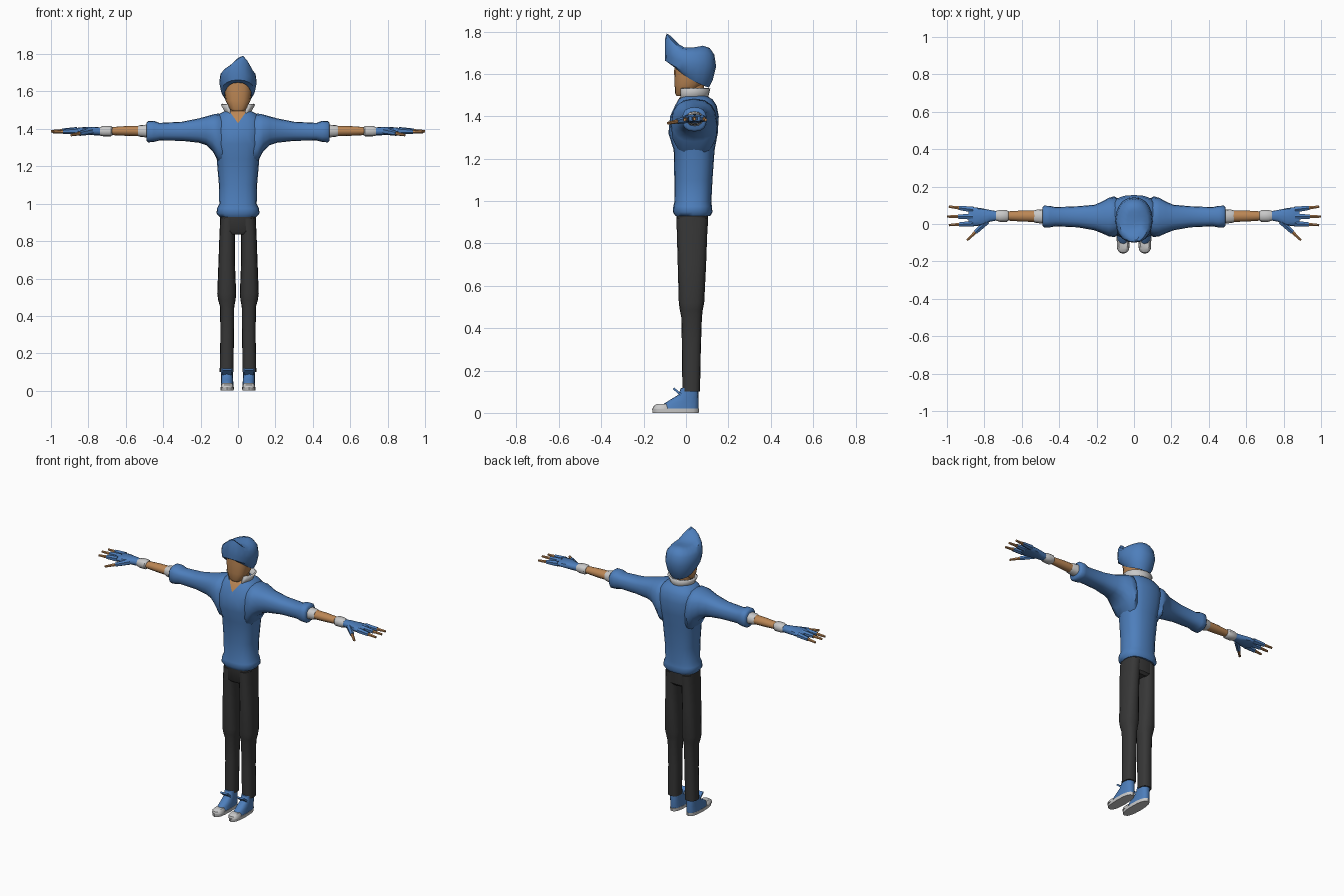
import bpy, bmesh, math
from mathutils import Vector, Matrix

cube = bpy.data.objects.get("Cube")
if cube:
    bpy.data.objects.remove(cube, do_unlink=True)


def material(name, r, g, b):
    mat = bpy.data.materials.new(name)
    mat.use_nodes = True
    mat.diffuse_color = (r, g, b, 1)
    node = next(n for n in mat.node_tree.nodes if n.type == 'BSDF_PRINCIPLED')
    node.inputs["Base Color"].default_value = (r, g, b, 1)
    node.inputs["Roughness"].default_value = 0.8
    return mat


BLUE = material("blue cloth", 0.075, 0.21, 0.5)
SKIN = material("tan skin", 0.5, 0.24, 0.09)
DARK = material("charcoal cloth", 0.038, 0.038, 0.038)
WHITE = material("off white", 0.58, 0.58, 0.58)


def finish(name, bm, mats, mirror=False, angle=40):
    """Turn a bmesh into a shaded object, optionally mirrored across x."""
    bmesh.ops.recalc_face_normals(bm, faces=bm.faces)
    mesh = bpy.data.meshes.new(name)
    bm.to_mesh(mesh)
    bm.free()
    obj = bpy.data.objects.new(name, mesh)
    bpy.context.collection.objects.link(obj)
    for mat in mats:
        mesh.materials.append(mat)
    bpy.ops.object.select_all(action='DESELECT')
    obj.select_set(True)
    bpy.context.view_layer.objects.active = obj
    bpy.ops.object.shade_smooth_by_angle(angle=math.radians(angle))
    if mirror:
        obj.modifiers.new("Mirror", 'MIRROR').use_clip = False
    return obj


def bridge(bm, rings, closed=True):
    for low, high in zip(rings, rings[1:]):
        n = len(low)
        for i in range(n if closed else n - 1):
            j = (i + 1) % n
            bm.faces.new((low[i], low[j], high[j], high[i]))


def loft(sections, axis='Z', n=16, power=2.5):
    """Rounded sections (position, a0, a1, b0, b1) joined along an axis."""
    bm = bmesh.new()
    rings = []
    for pos, a0, a1, b0, b1 in sections:
        ring = []
        for i in range(n):
            t = math.tau * i / n
            c, s = math.cos(t), math.sin(t)
            a = (a0 + a1) / 2 + (a1 - a0) / 2 * math.copysign(abs(c) ** (2 / power), c)
            b = (b0 + b1) / 2 + (b1 - b0) / 2 * math.copysign(abs(s) ** (2 / power), s)
            ring.append(bm.verts.new((a, b, pos) if axis == 'Z' else (pos, a, b)))
        rings.append(ring)
    bridge(bm, rings)
    bm.faces.new(rings[0])
    bm.faces.new(rings[-1])
    return bm


def rod(bm, start, end, r0, r1, sides=6):
    """Tapered rod between two points."""
    start, end = Vector(start), Vector(end)
    d = end - start
    place = Matrix.Translation((start + end) / 2) @ d.to_track_quat('Z', 'Y').to_matrix().to_4x4()
    bmesh.ops.create_cone(bm, cap_ends=True, segments=sides, radius1=r0,
                          radius2=r1, depth=d.length, matrix=place)


def symmetric(rows):
    return [(z, -w, w, y0, y1) for z, w, y0, y1 in rows]


# Sweater body, with the V neck cut into the front
bm = loft(symmetric([
    (.93, .10, -.05, .115), (.948, .115, -.062, .125), (.975, .112, -.06, .122),
    (1.0, .10, -.054, .12), (1.1, .102, -.055, .125), (1.24, .114, -.058, .135),
    (1.32, .13, -.083, .15), (1.4, .138, -.075, .155), (1.45, .13, -.052, .145),
    (1.48, .10, -.036, .125), (1.5, .06, -.02, .09)]), n=20)
for side in (-1, 1):
    front = [f for f in bm.faces if f.calc_center_median().y < .03 and f.calc_center_median().z > 1.35]
    parts = front + list({e for f in front for e in f.edges}) + list({v for f in front for v in f.verts})
    bmesh.ops.bisect_plane(bm, geom=parts, plane_co=(0, 0, 1.43), plane_no=(side * -.07, 0, .05))
for f in bm.faces:
    c = f.calc_center_median()
    if c.y < .03 and c.z - 1.43 > 1.4 * abs(c.x):
        f.material_index = 1
finish("sweater_body", bm, [BLUE, SKIN], angle=50)

# Sleeves, wide at the shoulder and rolled at the elbow
finish("sleeves", loft([
    (.07, -.05, .125, 1.2, 1.465), (.105, -.07, .148, 1.225, 1.482),
    (.135, -.066, .14, 1.28, 1.477), (.17, -.05, .12, 1.313, 1.467),
    (.21, -.034, .103, 1.326, 1.456), (.3, -.018, .095, 1.336, 1.438),
    (.42, -.012, .09, 1.338, 1.432), (.45, -.018, .097, 1.33, 1.443),
    (.48, -.018, .098, 1.328, 1.443), (.49, -.008, .088, 1.338, 1.432)], 'X'),
    [BLUE], True, 50)

# Shirt cuffs, forearms and wristbands
finish("shirt_cuffs", loft([(.47, .0, .08, 1.352, 1.424), (.525, .006, .076, 1.358, 1.42),
                            (.535, .01, .072, 1.362, 1.415)], 'X', 12), [WHITE], True)
finish("forearms", loft([(.5, .01, .073, 1.36, 1.417), (.6, .013, .072, 1.363, 1.415),
                         (.7, .02, .066, 1.368, 1.408)], 'X', 12, 2), [SKIN], True)
finish("wristbands", loft([(.672, .02, .068, 1.366, 1.41), (.68, .012, .075, 1.36, 1.416),
                           (.72, .012, .075, 1.36, 1.416), (.738, .018, .07, 1.364, 1.41)],
                          'X', 12), [WHITE], True)

# Fingerless gloves with bare fingertips
finish("glove_palms", loft([
    (.73, .02, .068, 1.366, 1.408), (.77, .012, .075, 1.366, 1.41),
    (.82, -.008, .085, 1.37, 1.41), (.865, -.013, .091, 1.373, 1.405),
    (.885, -.008, .087, 1.377, 1.4)], 'X', 12), [BLUE], True)
digits = [((.86, .077, 1.39), (.99, .093, 1.383)),
          ((.86, .039, 1.392), (1.0, .04, 1.387)),
          ((.86, .002, 1.39), (.99, -.006, 1.383)),
          ((.785, .015, 1.387), (.892, -.086, 1.367))]
gloves, tips = bmesh.new(), bmesh.new()
for base, tip in digits:
    base, tip = Vector(base), Vector(tip)
    rod(gloves, base, base.lerp(tip, .58), .018, .013)
    rod(tips, base.lerp(tip, .5), tip, .0105, .007)
finish("glove_fingers", gloves, [BLUE], True)
finish("fingertips", tips, [SKIN], True)

# Neck and head
finish("neck", loft(symmetric([(1.44, .048, -.02, .085), (1.57, .045, -.01, .085)]),
                    power=2), [SKIN])
finish("head", loft(symmetric([
    (1.495, .03, -.045, .0), (1.508, .046, -.051, .03), (1.55, .066, -.054, .075),
    (1.61, .075, -.056, .10), (1.69, .075, -.05, .10)])), [SKIN])

# Hair: tilted rings, low at the back, with a swept-up tip at the front
bm = bmesh.new()
rings = []
n = 20
for zf, zb, y0, y1, w in [
        (1.665, 1.55, -.05, .085, .055), (1.648, 1.535, -.075, .108, .074),
        (1.662, 1.57, -.098, .126, .091), (1.69, 1.635, -.10, .142, .10),
        (1.722, 1.69, -.10, .134, .094), (1.738, 1.722, -.096, .112, .075),
        (1.742, 1.733, -.088, .08, .038)]:
    ring = []
    for i in range(n):
        t = math.tau * i / n
        k = (1 + math.sin(t)) / 2
        z = zf + (zb - zf) * k - .014 * math.sin(math.pi * k)
        y = y0 + (y1 - y0) * k
        x = w * math.copysign(abs(math.cos(t)) ** .85, math.cos(t))
        if z > 1.7:
            pull = max(0, 1 - math.hypot(x - .025, y + .09) / .075)
            z += .055 * pull
        ring.append(bm.verts.new((x, y, z)))
    rings.append(ring)
bridge(bm, rings)
bm.faces.new(rings[0])
bmesh.ops.triangulate(bm, faces=[bm.faces.new(rings[-1])])
finish("hair", bm, [BLUE])

# Open flared collar
bm = bmesh.new()
rings = []
for z, w, y0, y1 in [(1.465, .06, -.04, .095), (1.5, .07, -.038, .102), (1.532, .088, -.038, .11)]:
    ring = []
    for i in range(19):
        t = math.radians(-52 + 284 * i / 18)
        ring.append(bm.verts.new((w * math.cos(t), (y0 + y1) / 2 + (y1 - y0) / 2 * math.sin(t), z)))
    rings.append(ring)
bridge(bm, rings, closed=False)
solid = finish("collar", bm, [WHITE]).modifiers.new("Thickness", 'SOLIDIFY')
solid.thickness = .01
solid.offset = 0

# Trousers
finish("trouser_hips", loft(symmetric([
    (.835, .08, -.03, .085), (.85, .098, -.043, .10), (.945, .095, -.046, .106)]),
    power=3), [DARK])
finish("trouser_legs", loft([
    (.1, .024, .098, -.017, .066), (.3, .022, .094, -.019, .07),
    (.45, .02, .096, -.022, .075), (.485, .013, .106, -.029, .079),
    (.52, .01, .111, -.034, .086), (.7, .017, .104, -.039, .095),
    (.84, .016, .099, -.043, .10), (.92, .01, .095, -.045, .105)]), [DARK], True)

# Shoes: sole, toe cap, upper and raised tongue
finish("shoe_soles", loft([(0, .023, .093, -.158, .06), (.02, .022, .094, -.16, .062)]),
       [WHITE], True)
finish("shoe_toe_caps", loft([
    (.018, .024, .092, -.157, -.07), (.032, .026, .09, -.153, -.075),
    (.042, .035, .081, -.138, -.08)]), [WHITE], True)
finish("shoe_uppers", loft([
    (.018, .024, .092, -.125, .059), (.042, .025, .091, -.106, .06),
    (.06, .026, .09, -.078, .06), (.085, .028, .09, -.036, .059),
    (.118, .027, .092, -.024, .058)]), [BLUE], True)
bm = bmesh.new()
bmesh.ops.create_cube(bm, size=1, matrix=Matrix.Translation((.059, -.038, .098))
                      @ Matrix.Rotation(math.radians(50), 4, 'X')
                      @ Matrix.Diagonal((.05, .01, .055, 1)))
finish("shoe_tongues", bm, [BLUE], True)
